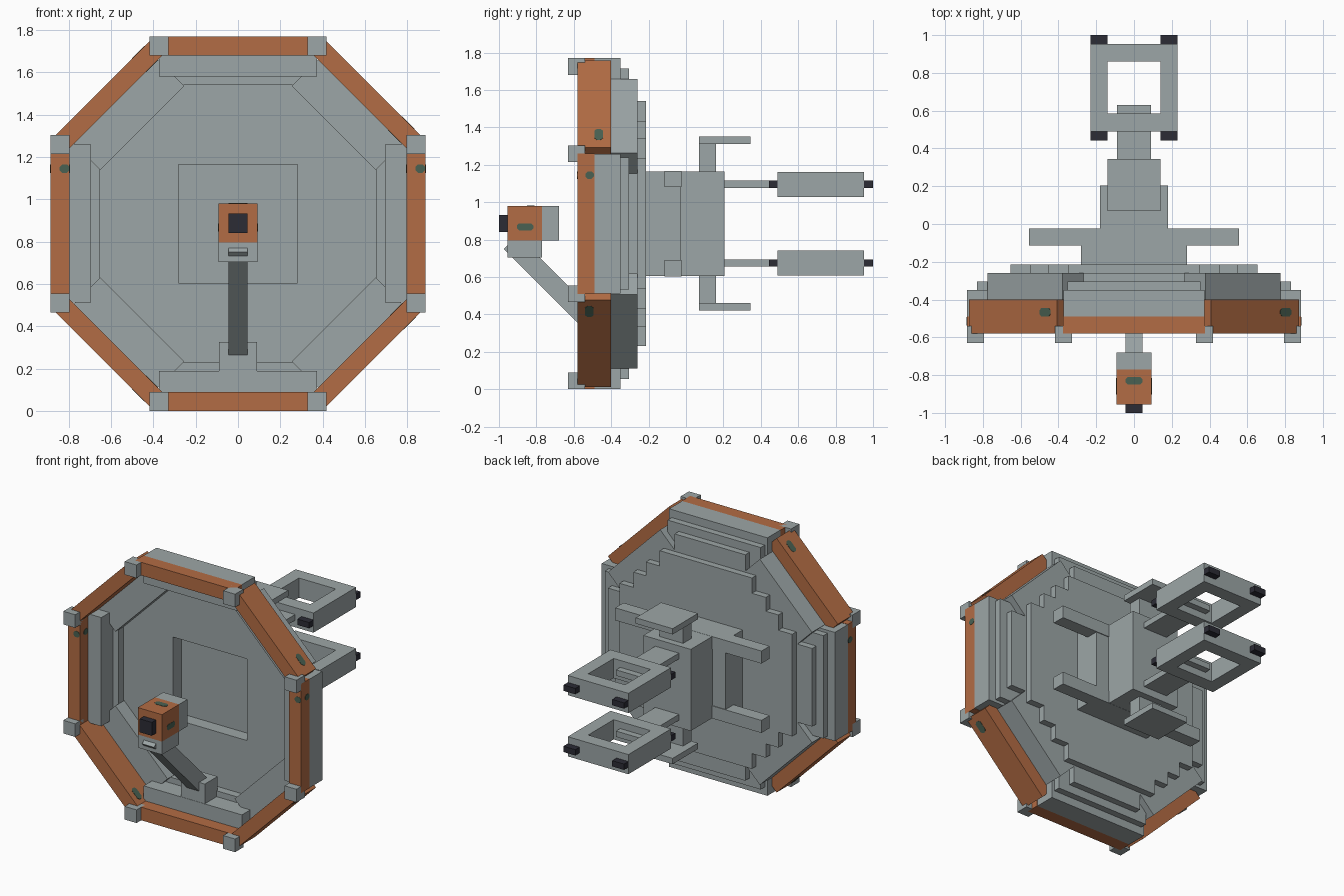
import bpy, bmesh, math
from mathutils import Matrix, Vector

if "Cube" in bpy.data.objects:
    bpy.data.objects.remove(bpy.data.objects["Cube"], do_unlink=True)

MID = 0.885  # height of the dish axis
AXIS = Vector((0, 0, MID))


def material(name, rgb):
    m = bpy.data.materials.new(name)
    m.use_nodes = True
    m.diffuse_color = (*rgb, 1)
    m.node_tree.nodes["Principled BSDF"].inputs["Base Color"].default_value = (*rgb, 1)
    return m


GREY = material("hull grey", (0.335, 0.38, 0.385))
ORANGE = material("rim orange", (0.45, 0.15, 0.058))
DARK = material("dark tip", (0.025, 0.025, 0.036))
GREEN = material("patch green", (0.068, 0.12, 0.085))


def finish(name, bm, mat, matrix=Matrix()):
    bmesh.ops.transform(bm, matrix=matrix, verts=bm.verts)
    bmesh.ops.recalc_face_normals(bm, faces=bm.faces)
    me = bpy.data.meshes.new(name)
    bm.to_mesh(me)
    bm.free()
    me.materials.append(mat)
    ob = bpy.data.objects.new(name, me)
    bpy.context.collection.objects.link(ob)
    return ob


def box(name, mat, x, y, z, matrix=Matrix()):
    """Box from (min, max) pairs, then moved by a matrix."""
    bm = bmesh.new()
    bmesh.ops.create_cube(bm, size=1)
    for v in bm.verts:
        v.co = [(a + b) / 2 + c * (b - a) for c, (a, b) in zip(v.co, (x, y, z))]
    return finish(name, bm, mat, matrix)


def sym(half):
    return (-half, half)


def around(angle):
    """Local z is the radius from the dish axis, local x the tangent."""
    return Matrix.Translation(AXIS) @ Matrix.Rotation(math.radians(angle), 4, 'Y')


def plate(name, mat, loops, depth, matrix):
    """Outline, with an optional hole, extruded along local z."""
    bm = bmesh.new()
    for loop in loops:
        vs = [bm.verts.new((a, b, 0)) for a, b in loop]
        for i, v in enumerate(vs):
            bm.edges.new((v, vs[(i + 1) % len(vs)]))
    bmesh.ops.triangle_fill(bm, use_beauty=True, edges=bm.edges[:])
    res = bmesh.ops.extrude_face_region(bm, geom=bm.faces[:], use_keep_orig=True)
    top = [g for g in res["geom"] if isinstance(g, bmesh.types.BMVert)]
    bmesh.ops.translate(bm, vec=(0, 0, depth), verts=top)
    return finish(name, bm, mat, matrix)


def rect(x, y):
    return [(x[0], y[0]), (x[1], y[0]), (x[1], y[1]), (x[0], y[1])]


def mirrored(quarter):
    """Full outline from its quarter in the positive corner."""
    return (quarter + [(-x, z) for x, z in reversed(quarter)]
            + [(-x, -z) for x, z in quarter] + [(x, -z) for x, z in reversed(quarter)])


def patch(name, matrix, w, h):
    """Thin plate with cut corners facing local z."""
    x, y, c = w / 2, h / 2, min(w, h) * 0.3
    plate(name, GREEN, [mirrored([(x, y - c), (x - c, y)])], 0.004,
          matrix @ Matrix.Translation((0, 0, -0.002)))


# Straight rim sides, stepping inwards towards the back
for side, a in (("top", 0), ("left", 90), ("bottom", 180), ("right", 270)):
    m = around(a)
    box(side + "_rim", ORANGE, sym(0.375), (-0.58, -0.49), (0.795, 0.885), m)
    box(side + "_wall", GREY, sym(0.373), (-0.49, -0.35), (0.695, 0.885), m)
    box(side + "_wall_step", GREY, sym(0.353), (-0.36, -0.305), (0.655, 0.83), m)

# Diagonal rim sides with a patch near one end
for side, a, t, y in (("upper_left", 45, 0.231, -0.467), ("lower_left", 135, -0.242, -0.517),
                      ("lower_right", 225, -0.24, -0.517), ("upper_right", 315, 0.24, -0.467)):
    m = around(a)
    box(side + "_rim", ORANGE, sym(0.329), (-0.58, -0.40), (0.815, 0.905), m)
    box(side + "_wall", GREY, sym(0.28), (-0.40, -0.26), (0.64, 0.815), m)
    for face, r in (("outer", 0.905), ("inner", 0.815)):
        patch(side + "_" + face + "_patch", m @ Matrix.Translation((t, y, r)), 0.083, 0.045)

# Patches on the upright rim sides
for side, a, t, r in (("left", 90, -0.26, 0.861), ("right", 270, 0.26, 0.819)):
    m = around(a)
    for face, rr in (("outer", 0.885), ("inner", 0.795)):
        patch(side + "_" + face + "_patch", m @ Matrix.Translation((t, -0.515, rr)), 0.04, 0.045)
    patch(side + "_front_patch", m @ Matrix.Translation((t, -0.58, r))
          @ Matrix.Rotation(math.pi / 2, 4, 'X'), 0.04, 0.046)

# Corner blocks
for sx in (-1, 1):
    for sz in (-1, 1):
        for cx, cz in ((0.374, 0.84), (0.84, 0.374)):
            x, z = sx * cx, MID + sz * cz
            box("corner_block", GREY, (x - 0.045, x + 0.045), (-0.63, -0.54),
                (z - 0.045, z + 0.045))

# Dish floor with ledges and a stepped back plate, both with a square opening
steps = [(0.655, 0.35), (0.55, 0.455), (0.455, 0.55), (0.35, 0.655)]
stairs = []
for i, p in enumerate(steps):
    stairs.append(p)
    if i < len(steps) - 1:
        stairs.append((steps[i + 1][0], p[1]))
ledges = [(0.775, 0.268), (0.66, 0.268), (0.268, 0.66), (0.268, 0.775)]
for name, quarter, back in (("dish_floor", ledges, -0.26), ("back_plate", stairs, -0.215)):
    plate(name, GREY, [mirrored(quarter), rect(sym(0.28), sym(0.28))], 0.045,
          Matrix.Translation((0, back, MID)) @ Matrix.Rotation(math.pi / 2, 4, 'X'))

# Hub behind the plate
box("hub_base", GREY, sym(0.28), (-0.215, -0.03), (MID - 0.28, MID + 0.28))
box("hub_core", GREY, sym(0.18), (-0.03, 0.205), (MID - 0.28, MID + 0.28))

for label, s in (("upper", 1), ("lower", -1)):
    def span(a, b):
        return tuple(sorted((MID + s * a, MID + s * b)))
    # Cross bar, post and overhanging shelf
    box(label + "_cross_bar", GREY, sym(0.555), (-0.115, -0.025), span(0.195, 0.281))
    box(label + "_post", GREY, sym(0.09), (0.07, 0.16), span(0.28, 0.43))
    box(label + "_shelf", GREY, sym(0.14), (0.07, 0.345), span(0.425, 0.465))
    # Rod carrying an open frame with dark tips
    z = MID + s * 0.21
    box(label + "_rod", GREY, sym(0.09), (0.205, 0.63), (z - 0.02, z + 0.02))
    plate(label + "_frame", GREY, [rect(sym(0.23), (0.49, 0.953)),
                                   rect(sym(0.14), (0.585, 0.86))],
          0.135, Matrix.Translation((0, 0, z - 0.0675)))
    for sx in (-1, 1):
        x = tuple(sorted((sx * 0.14, sx * 0.23)))
        for y in ((0.443, 0.49), (0.953, 1.0)):
            box(label + "_frame_tip", DARK, x, y, (z - 0.02, z + 0.02))

# Feed arm and its mount on the bottom wall
box("arm_mount", GREY, sym(0.09), (-0.488, -0.35), (0.18, 0.325))
box("feed_arm", GREY, sym(0.046), sym(0.364), sym(0.052),
    Matrix.Translation((0, -0.68, 0.53)) @ Matrix.Rotation(-math.pi / 4, 4, 'X'))

# Feed head
box("head_front", ORANGE, sym(0.092), (-0.955, -0.77), (0.795, 0.98))
box("head_back", GREY, sym(0.092), (-0.77, -0.68), (0.795, 0.98))
box("head_chin", GREY, sym(0.092), (-0.955, -0.77), (0.705, 0.795))
box("head_tip", DARK, sym(0.046), (-1.0, -0.955), (0.84, 0.932))
patch("head_top_patch", Matrix.Translation((0, -0.83, 0.98)), 0.09, 0.042)
for s in (-1, 1):
    patch("head_side_patch", Matrix.Translation((s * 0.092, -0.86, 0.868))
          @ Matrix.Rotation(math.pi / 2, 4, 'Y'), 0.038, 0.087)
